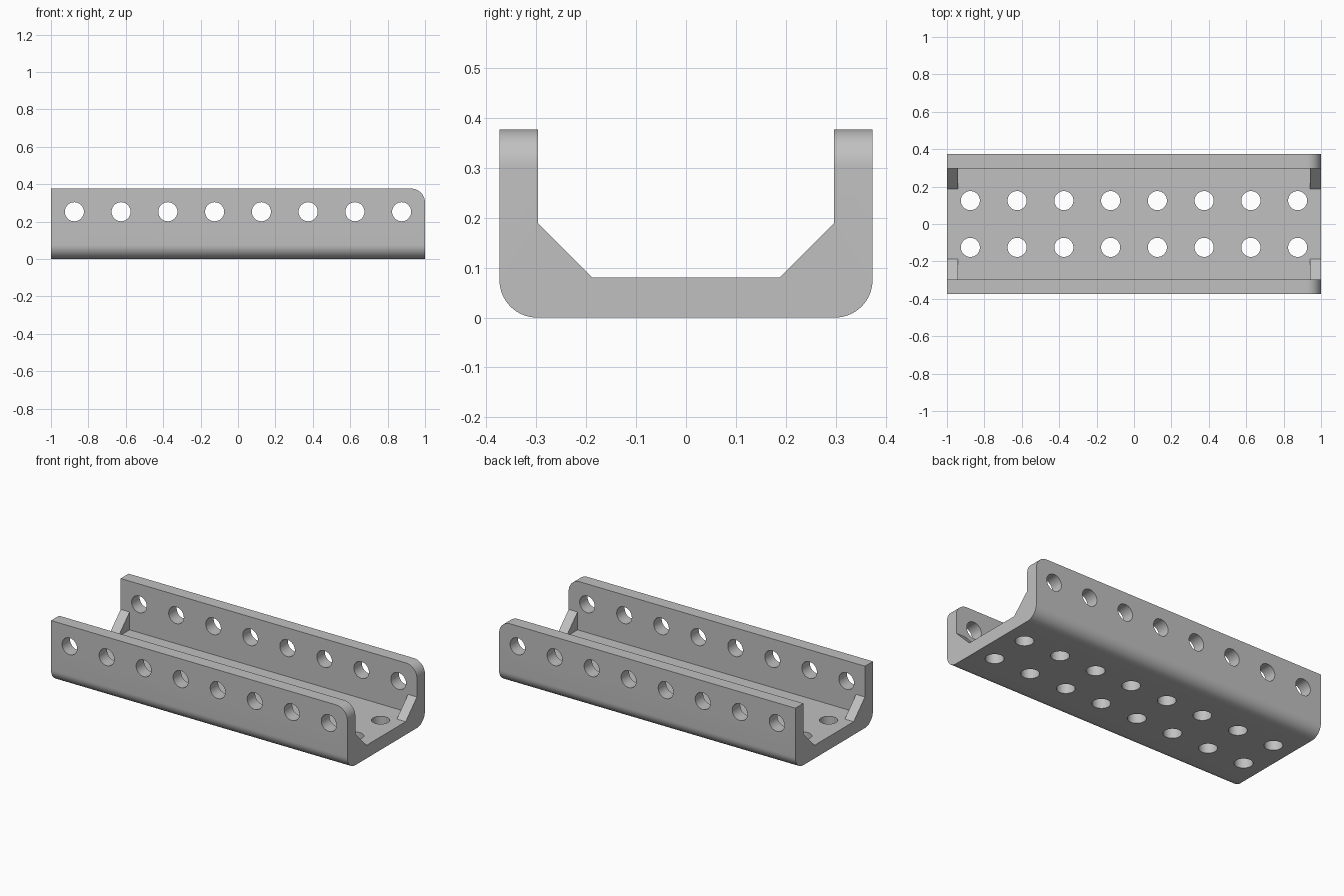
import bpy, bmesh
from math import cos, sin, pi, radians

if "Cube" in bpy.data.objects:
    bpy.data.objects.remove(bpy.data.objects["Cube"])

# Main dimensions
LENGTH, HALF_W, HEIGHT = 2.0, 0.374, 0.377
INNER, FLOOR = 0.297, 0.08
GUSSET, GUSSET_T = 0.109, 0.06
RADIUS, HOLE_R = 0.075, 0.051

grey = bpy.data.materials.new("plain grey")
grey.use_nodes = True
GREY = (0.53, 0.53, 0.53, 1)
grey.diffuse_color = GREY
grey.node_tree.nodes["Principled BSDF"].inputs["Base Color"].default_value = GREY


def make_object(name, bm):
    bmesh.ops.recalc_face_normals(bm, faces=bm.faces)
    mesh = bpy.data.meshes.new(name)
    bm.to_mesh(mesh)
    bm.free()
    mesh.materials.append(grey)
    obj = bpy.data.objects.new(name, mesh)
    bpy.context.collection.objects.link(obj)
    return obj


def extrude_x(profile, x0, x1):
    """Prism along x from a (y, z) outline."""
    bm = bmesh.new()
    face = bm.faces.new([bm.verts.new((x0, y, z)) for y, z in profile])
    ext = bmesh.ops.extrude_face_region(bm, geom=[face])["geom"]
    moved = [v for v in ext if isinstance(v, bmesh.types.BMVert)]
    bmesh.ops.translate(bm, verts=moved, vec=(x1 - x0, 0, 0))
    return bm


def mirrored(half):
    """Close a right-half outline with its mirror image."""
    return half + [(-y, z) for y, z in reversed(half)]


# Channel outline including the gussets, rounded along the bottom
steps = 14
arc = [(HALF_W - RADIUS + RADIUS * sin(a), RADIUS - RADIUS * cos(a))
       for a in (i * pi / 2 / steps for i in range(steps + 1))]
half = arc + [(HALF_W, HEIGHT), (INNER, HEIGHT),
              (INNER, FLOOR + GUSSET), (INNER - GUSSET, FLOOR)]
bm = extrude_x(mirrored(half), -LENGTH / 2, LENGTH / 2)

# Rounded upper corners on one end of both walls
corners = [e for e in bm.edges
           if all(v.co.x > 0.99 and v.co.z > HEIGHT - 0.001 for v in e.verts)]
bmesh.ops.bevel(bm, geom=corners, offset=RADIUS, segments=12,
                profile=0.5, affect='EDGES')
channel = make_object("channel", bm)

# Pocket that leaves the gussets only at the ends
pocket_x = LENGTH / 2 - GUSSET_T
pocket = make_object("pocket_cutter", extrude_x(
    mirrored([(INNER, FLOOR), (INNER, HEIGHT + 0.1)]), -pocket_x, pocket_x))


# Holes: one row through both walls, two rows through the floor
def hole_row(bm, y, z, depth, axis):
    for i in range(8):
        made = bmesh.ops.create_cone(bm, cap_ends=True, segments=40, depth=depth,
                                     radius1=HOLE_R, radius2=HOLE_R)["verts"]
        if axis == 'Y':
            for v in made:
                v.co.y, v.co.z = -v.co.z, v.co.y
        bmesh.ops.translate(bm, verts=made, vec=(-0.875 + 0.25 * i, y, z))


bm = bmesh.new()
hole_row(bm, 0, 0.253, 1.0, 'Y')
for y in (-0.125, 0.125):
    hole_row(bm, y, 0.04, 0.2, 'Z')
holes = make_object("hole_cutter", bm)

for cutter in (pocket, holes):
    cutter.hide_render = True
    mod = channel.modifiers.new(cutter.name, 'BOOLEAN')
    mod.operation, mod.solver, mod.object = 'DIFFERENCE', 'EXACT', cutter

# Apply the cuts, then shade the rounds smooth and keep the edges sharp
bpy.ops.object.select_all(action='DESELECT')
channel.select_set(True)
bpy.context.view_layer.objects.active = channel
bpy.ops.object.convert(target='MESH')
bpy.ops.object.shade_smooth_by_angle(angle=radians(30))

for cutter in (pocket, holes):
    bpy.data.objects.remove(cutter)
